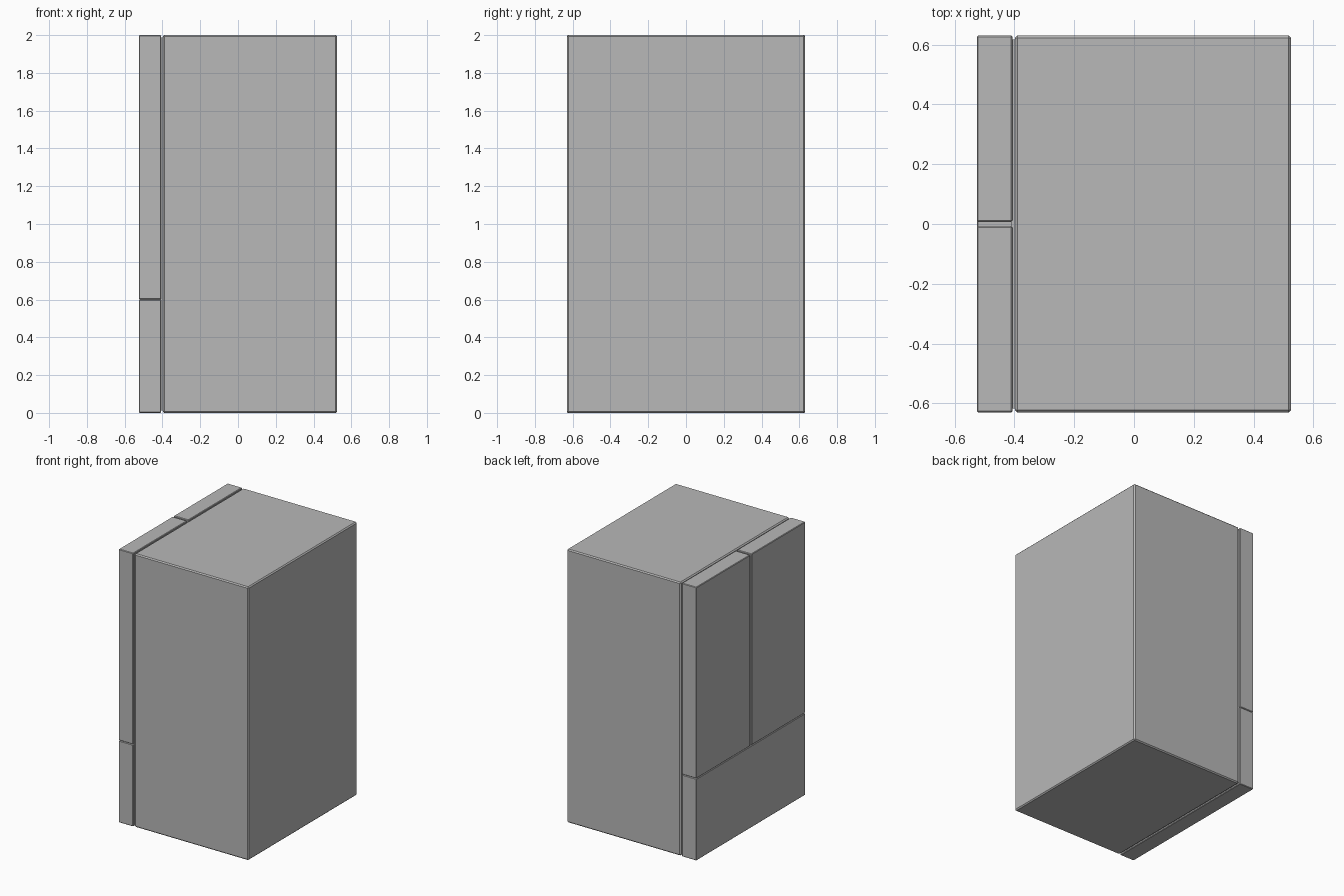
import bpy, bmesh
from mathutils import Vector

if "Cube" in bpy.data.objects:
    bpy.data.objects.remove(bpy.data.objects["Cube"])

grey = bpy.data.materials.new("metal grey")
grey.diffuse_color = (0.48, 0.48, 0.48, 1)
grey.use_nodes = True
grey.node_tree.nodes["Principled BSDF"].inputs["Base Color"].default_value = grey.diffuse_color

HX, HY, H = 0.525, 0.63, 2.0   # half width, half depth, height
SPLIT = 0.60                   # drawer / door division height


def block(name, lo, hi, bevel=0.008):
    """Box between two corners with small chamfered edges."""
    lo, hi = Vector(lo), Vector(hi)
    bm = bmesh.new()
    bmesh.ops.create_cube(bm, size=1)
    for v in bm.verts:
        v.co = Vector(((lo[i] + hi[i]) / 2 + v.co[i] * (hi[i] - lo[i]) for i in range(3)))
    if bevel:
        bmesh.ops.bevel(bm, geom=bm.edges[:], offset=bevel, segments=1,
                        affect='EDGES', profile=0.5)
    me = bpy.data.meshes.new(name)
    bm.to_mesh(me)
    bm.free()
    me.materials.append(grey)
    ob = bpy.data.objects.new(name, me)
    bpy.context.collection.objects.link(ob)
    return ob


# main cabinet
block("cabinet", (-0.398, -HY, 0), (HX, HY, H))

# recessed seal filling the gap between cabinet and doors
block("door_seal", (-0.412, -HY + 0.013, 0.013), (-0.392, HY - 0.013, H - 0.013), 0)

# bottom drawer front
block("drawer_front", (-HX, -HY, 0), (-0.407, HY, SPLIT - 0.001), 0.004)

# pair of upper doors with a narrow gap between them
for side, y0, y1 in (("near", -HY, -0.007), ("far", 0.007, HY)):
    block(side + "_door", (-HX, y0, SPLIT + 0.001), (-0.407, y1, H), 0.004)
